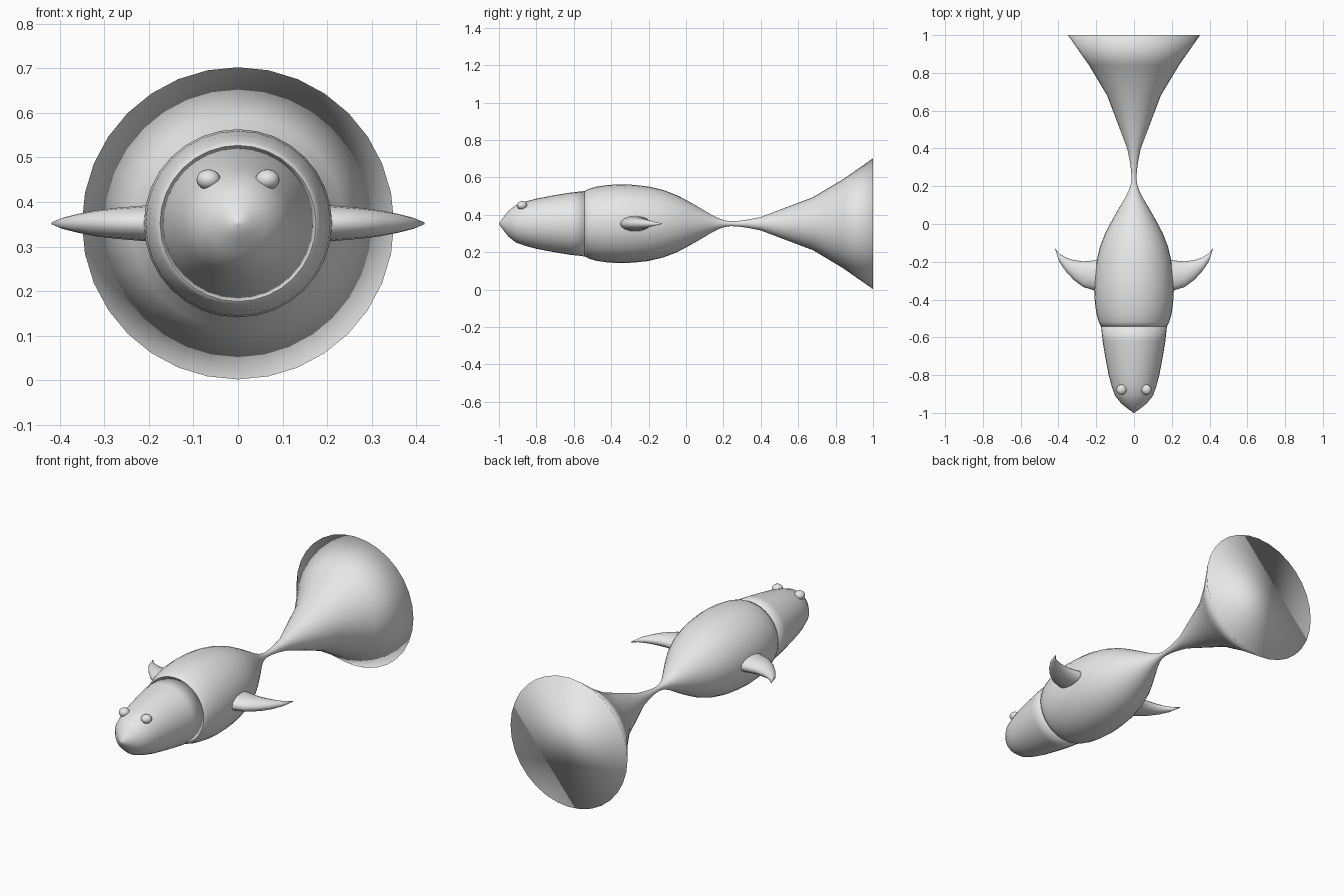
import bpy, bmesh, math

if "Cube" in bpy.data.objects:
    bpy.data.objects.remove(bpy.data.objects["Cube"])

CZ = 0.352  # height of the body axis

grey = bpy.data.materials.new("light grey")
grey.diffuse_color = (0.8, 0.8, 0.8, 1)
grey.use_nodes = True
grey.node_tree.nodes["Principled BSDF"].inputs["Base Color"].default_value = grey.diffuse_color


def loft(name, rings):
    """Skin a list of closed rings, cap both ends and shade smooth."""
    bm = bmesh.new()
    loops = [[bm.verts.new(p) for p in ring] for ring in rings]
    for a, b in zip(loops, loops[1:]):
        n = len(a)
        for i in range(n):
            j = (i + 1) % n
            bm.faces.new((a[i], a[j], b[j], b[i]))
    bm.faces.new(loops[0])
    bm.faces.new(loops[-1])
    bmesh.ops.recalc_face_normals(bm, faces=bm.faces)
    for f in bm.faces:
        f.smooth = True
    mesh = bpy.data.meshes.new(name)
    bm.to_mesh(mesh)
    bm.free()
    mesh.materials.append(grey)
    obj = bpy.data.objects.new(name, mesh)
    bpy.context.collection.objects.link(obj)
    return obj


def lathe(name, profile, n=32):
    """Turn (y, radius) pairs around the long axis."""
    return loft(name, [[(r * math.sin(math.tau * i / n), y,
                         CZ + r * math.cos(math.tau * i / n)) for i in range(n)]
                       for y, r in profile])


# Head: blunt nose widening to a step at the body
lathe("head", [(-1, 0.002), (-0.98, 0.03), (-0.95, 0.068), (-0.91, 0.1),
               (-0.86, 0.118), (-0.8, 0.134), (-0.7, 0.153), (-0.62, 0.166),
               (-0.54, 0.175)])

# Body and flared, capped tail
lathe("body_and_tail", [(-0.545, 0.173), (-0.52, 0.186), (-0.48, 0.198),
                        (-0.42, 0.207), (-0.35, 0.211), (-0.28, 0.208),
                        (-0.2, 0.199), (-0.12, 0.18), (-0.05, 0.153),
                        (0.0, 0.127), (0.05, 0.099), (0.1, 0.07),
                        (0.14, 0.046), (0.18, 0.027), (0.21, 0.017),
                        (0.24, 0.013), (0.28, 0.015), (0.33, 0.022),
                        (0.4, 0.036), (0.68, 0.142), (0.84, 0.238), (1, 0.35)])

# Swept side fins: (x, leading y, trailing y, half thickness)
FIN = [(0.16, -0.35, -0.18, 0.043), (0.21, -0.352, -0.193, 0.04),
       (0.27, -0.333, -0.198, 0.035), (0.32, -0.295, -0.191, 0.029),
       (0.36, -0.252, -0.178, 0.021), (0.395, -0.2, -0.157, 0.012),
       (0.418, -0.132, -0.128, 0.002)]
for side, label in ((-1, "left"), (1, "right")):
    loft(label + "_fin",
         [[(side * x, (a + b) / 2 - (b - a) / 2 * math.cos(math.tau * i / 16),
            CZ + t * math.sin(math.tau * i / 16)) for i in range(16)]
          for x, a, b, t in FIN])

    # Eyes: slightly flattened beads set into the head
    bpy.ops.mesh.primitive_uv_sphere_add(
        segments=24, ring_count=12, radius=0.027,
        location=(side * 0.066, -0.877, 0.45), rotation=(math.pi / 2, 0, 0))
    eye = bpy.context.object
    eye.name = label + "_eye"
    eye.scale = (1, 0.85, 1)
    eye.data.materials.append(grey)
    bpy.ops.object.shade_smooth()
